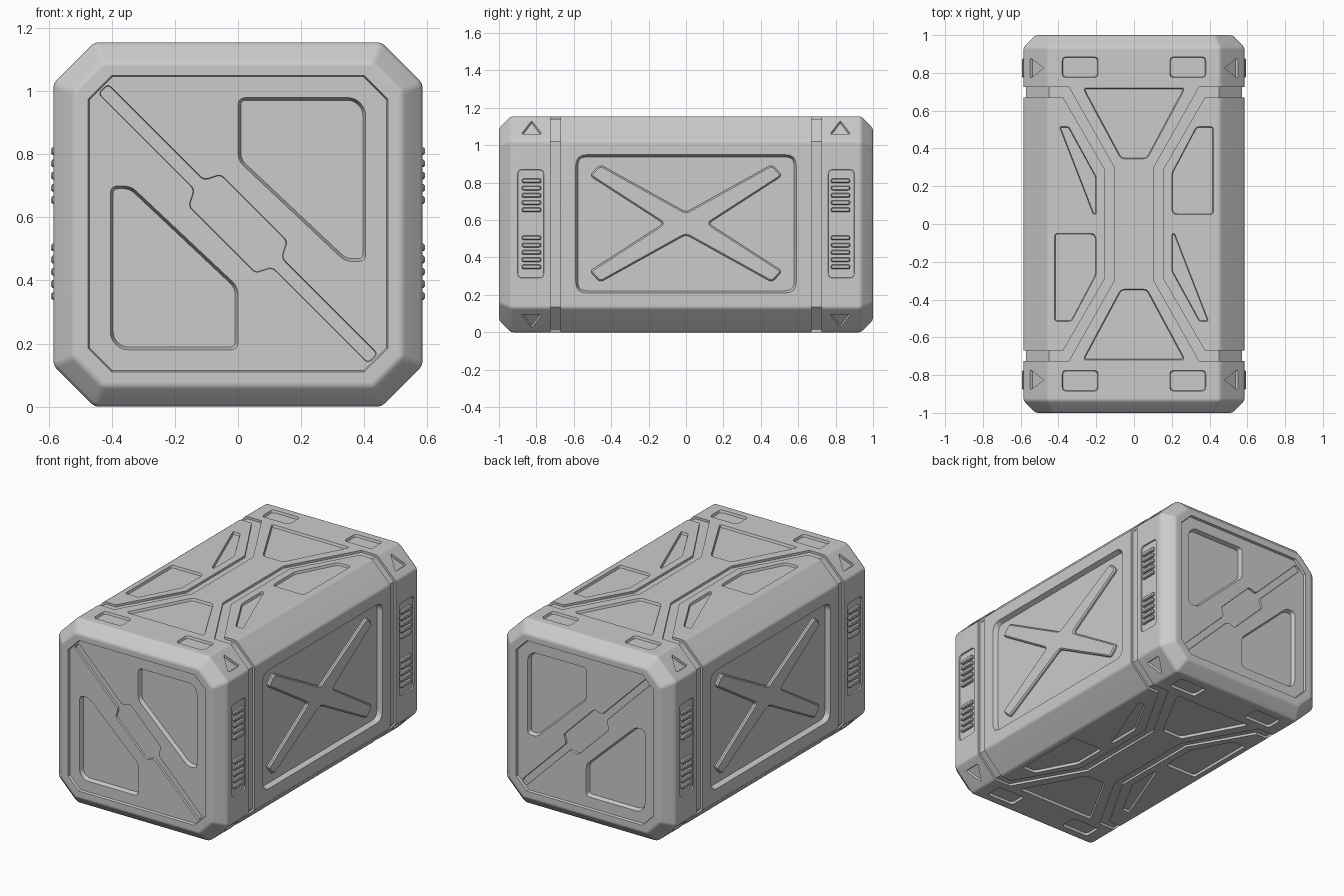
import bpy, bmesh, math
from mathutils import Vector as V

if "Cube" in bpy.data.objects:
    bpy.data.objects.remove(bpy.data.objects["Cube"])

W, L, H, C = 0.585, 1.0, 1.155, 0.13
ZC = 0.58
PANEL = 0.015
GROOVE = 0.014


# ---------- 2D profile helpers ----------
def ccw(p):
    p = [V(q) for q in p]
    area = sum(a.cross(b) for a, b in zip(p, p[1:] + p[:1]))
    return p if area > 0 else p[::-1]


def rounded(p, r, seg=4):
    p, out = ccw(p), []
    for i, b in enumerate(p):
        a, c = p[i - 1], p[(i + 1) % len(p)]
        s = b + (a - b).normalized() * min(r, (a - b).length * 0.45)
        e = b + (c - b).normalized() * min(r, (c - b).length * 0.45)
        for k in range(seg + 1):
            t = k / seg
            out.append(s * (1 - t) ** 2 + b * 2 * t * (1 - t) + e * t * t)
    return out


def offset(p, d):
    p, out = ccw(p), []
    for i, b in enumerate(p):
        e1 = (b - p[i - 1]).normalized()
        e2 = (p[(i + 1) % len(p)] - b).normalized()
        n1, n2 = V((e1.y, -e1.x)), V((e2.y, -e2.x))
        out.append(b + (n1 + n2) * d / (1 + n1.dot(n2)))
    return out


def octagon(x, z0, z1, c):
    return [(-x + c, z0), (x - c, z0), (x, z0 + c), (x, z1 - c),
            (x - c, z1), (-x + c, z1), (-x, z1 - c), (-x, z0 + c)]


def rect(u0, u1, v0, v1):
    return [(u0, v0), (u1, v0), (u1, v1), (u0, v1)]


def flip(p, a=-1, b=1):
    return [(a * q[0], b * q[1]) for q in p]


# ---------- 3D helpers ----------
def loft(bm, loops):
    rings = [[bm.verts.new(q) for q in loop] for loop in loops]
    n = len(rings[0])
    for a, b in zip(rings, rings[1:]):
        for i in range(n):
            bm.faces.new((a[i], a[(i + 1) % n], b[(i + 1) % n], b[i]))
    bm.faces.new(rings[0])
    bm.faces.new(rings[-1])


def place(frame, p, h):
    o, u, v, n = (V(q) for q in frame)
    return [o + u * q[0] + v * q[1] + n * h for q in p]


def pocket(bm, frame, p, depth, taper=0.0, base=0.0):
    """Tapered cutter whose outline is exact at height base."""
    loft(bm, [place(frame, offset(p, taper), base + depth),
              place(frame, offset(p, -taper), base - depth)])


def boss(bm, frame, p, low, high, taper):
    loft(bm, [place(frame, p, low), place(frame, p, high - taper),
              place(frame, offset(p, -taper), high)])


def finish(bm, name):
    bmesh.ops.recalc_face_normals(bm, faces=bm.faces)
    me = bpy.data.meshes.new(name)
    bm.to_mesh(me)
    bm.free()
    ob = bpy.data.objects.new(name, me)
    bpy.context.collection.objects.link(ob)
    return ob


def activate(ob):
    bpy.ops.object.select_all(action='DESELECT')
    ob.select_set(True)
    bpy.context.view_layer.objects.active = ob


def modify(ob, kind, **kw):
    activate(ob)
    m = ob.modifiers.new(kind, kind)
    for k, val in kw.items():
        setattr(m, k, val)
    bpy.ops.object.modifier_apply(modifier=m.name)


def smooth(ob):
    activate(ob)
    bpy.ops.object.shade_smooth_by_angle(angle=math.radians(32))
    modify(ob, 'WEIGHTED_NORMAL', keep_sharp=True)


X, Y, Z = V((1, 0, 0)), V((0, 1, 0)), V((0, 0, 1))
ENDS = [((0, s * L, 0), X, Z, Y * s) for s in (-1, 1)]
SIDES = [((s * W, 0, 0), Y, Z, X * s) for s in (-1, 1)]
CAPS = [((0, 0, H), X, Y, Z), ((0, 0, 0), -X, Y, -Z)]

# Main body: octagonal tube with chamfered ends
bm = bmesh.new()
prof = octagon(W, 0, H, C)
loft(bm, [[(q[0], y, q[1]) for q in offset(prof, d)]
          for y, d in ((-L, -0.065), (-0.935, 0), (0.935, 0), (L, -0.065))])
body = finish(bm, "crate_body")
modify(body, 'BEVEL', width=0.012, segments=2, limit_method='ANGLE')

# Stage 1 cutters: big end and side panels, vent plates
panels = bmesh.new()
for f in ENDS:
    pocket(panels, f, octagon(0.475, 0.11, 1.05, 0.075), PANEL, 0.004)
for f in SIDES:
    pocket(panels, f, rounded(rect(-0.59, 0.59, 0.21, 0.95), 0.06), 0.03, 0.012)
    for s in (-1, 1):
        pocket(panels, f, rounded(flip(rect(0.76, 0.9, 0.29, 0.87), s), 0.025), 0.008, 0.002)

# Stage 2 cutters: end pockets, diagonal channel, cap details, corner triangles
details = bmesh.new()
door = [(0, 0.4), (0.37, 0.4), (0.405, 0.365), (0.405, -0.12), (0.34, -0.12), (0, 0.2)]
q = [(0.605, 0.022), (0.175, 0.022), (0.15, 0.072)]
strap = q + flip(q)[::-1] + flip(q, -1, -1) + flip(q, 1, -1)[::-1]
k = math.sqrt(0.5)
strap = [((a + b) * k, (b - a) * k) for a, b in strap]
for f in ENDS:
    f = (V(f[0]) + Z * ZC,) + f[1:]
    for s in (-1, 1):
        pocket(details, f, rounded(flip(door, s, s), 0.025), 0.025, 0.009, -PANEL)
    pocket(details, f, rounded(strap, 0.015), 0.012, 0.002, -PANEL)

channel = [(0.445, 0.725), (0.345, 0.725), (0.105, 0.3), (0.105, -0.3), (0.345, -0.725),
           (0.445, -0.725), (0.445, -0.67), (0.375, -0.67), (0.155, -0.29), (0.155, 0.29),
           (0.375, 0.67), (0.445, 0.67)]
wide = [(0.42, 0.515), (0.33, 0.515), (0.2, 0.27), (0.2, 0.07), (0.215, 0.05), (0.42, 0.05)]
slim = [(-0.395, 0.515), (-0.345, 0.515), (-0.2, 0.25), (-0.2, 0.05), (-0.215, 0.05)]
trapeze = [(-0.27, 0.72), (0.27, 0.72), (0.25, 0.68), (0.07, 0.345), (-0.07, 0.345), (-0.25, 0.68)]
for f in CAPS:
    for s in (-1, 1):
        pocket(details, f, flip(channel, s), GROOVE)
        for p, r in ((wide, 0.015), (slim, 0.01)):
            pocket(details, f, rounded(flip(p, s, s), r), 0.015, 0.004)
        pocket(details, f, rounded(flip(trapeze, 1, s), 0.02), 0.015, 0.005)
        for t in (-1, 1):
            pad = flip(rect(0.19, 0.38, 0.775, 0.885), s, t)
            pocket(details, f, rounded(pad, 0.022), 0.015, 0.004)

tri = [(-0.055, -0.042), (0.055, -0.042), (0, 0.06)]
for sx in (-1, 1):
    for sy in (-1, 1):
        for sz in (-1, 1):
            o = (sx * (W - C / 2), sy * 0.825, H / 2 + sz * (H - C) / 2)
            f = (o, Y, V((-sx * k, 0, sz * k)), V((sx * k, 0, sz * k)))
            pocket(details, f, rounded(tri, 0.012), 0.014, 0.003)

# Stage 3 cutters: grooves wrapping round the sides and edge chamfers
wraps = bmesh.new()
inner = offset(prof, -GROOVE - 0.0005)
right = sorted((p for p in inner if p.x > 0), key=lambda p: p.y)
arc = [V((0.435, right[0].y))] + right + [V((0.435, right[-1].y))]
arc += [V((0.435, H + 0.05)), V((0.65, H + 0.05)), V((0.65, -0.05)), V((0.435, -0.05))]
for s in (-1, 1):
    for t in (-1, 1):
        loft(wraps, [[(s * p.x, t * y, p.y) for p in arc] for y in (0.6703, 0.7247)])

for bm, name in ((panels, "panel_cutter"), (details, "detail_cutter"), (wraps, "wrap_cutter")):
    cutter = finish(bm, name)
    cutter.hide_render = True
    modify(body, 'BOOLEAN', object=cutter, operation='DIFFERENCE', solver='EXACT')
    bpy.data.objects.remove(cutter)
smooth(body)

# Raised cross braces in the side panels
q = [(0.12, 0), (0.515, 0.255), (0.46, 0.315), (0, 0.06)]
cross = q + flip(q)[-2::-1] + flip(q, -1, -1)[1:] + flip(q, 1, -1)[-2:0:-1]
bm = bmesh.new()
for f in SIDES:
    f = (V(f[0]) + Z * 0.582,) + f[1:]
    boss(bm, f, rounded(cross, 0.022), -0.035, -0.012, 0.008)
smooth(finish(bm, "side_cross_braces"))

# Vent ribs on the four side plates
bm = bmesh.new()
for f in SIDES:
    for s in (-1, 1):
        for z0 in (0.35, 0.655):
            for i in range(5):
                z = z0 + i * 0.0388
                rib = flip(rect(0.775, 0.877, z - 0.012, z + 0.012), s)
                boss(bm, f, rounded(rib, 0.01, 3), -0.012, 0.008, 0.005)
smooth(finish(bm, "vent_ribs"))
